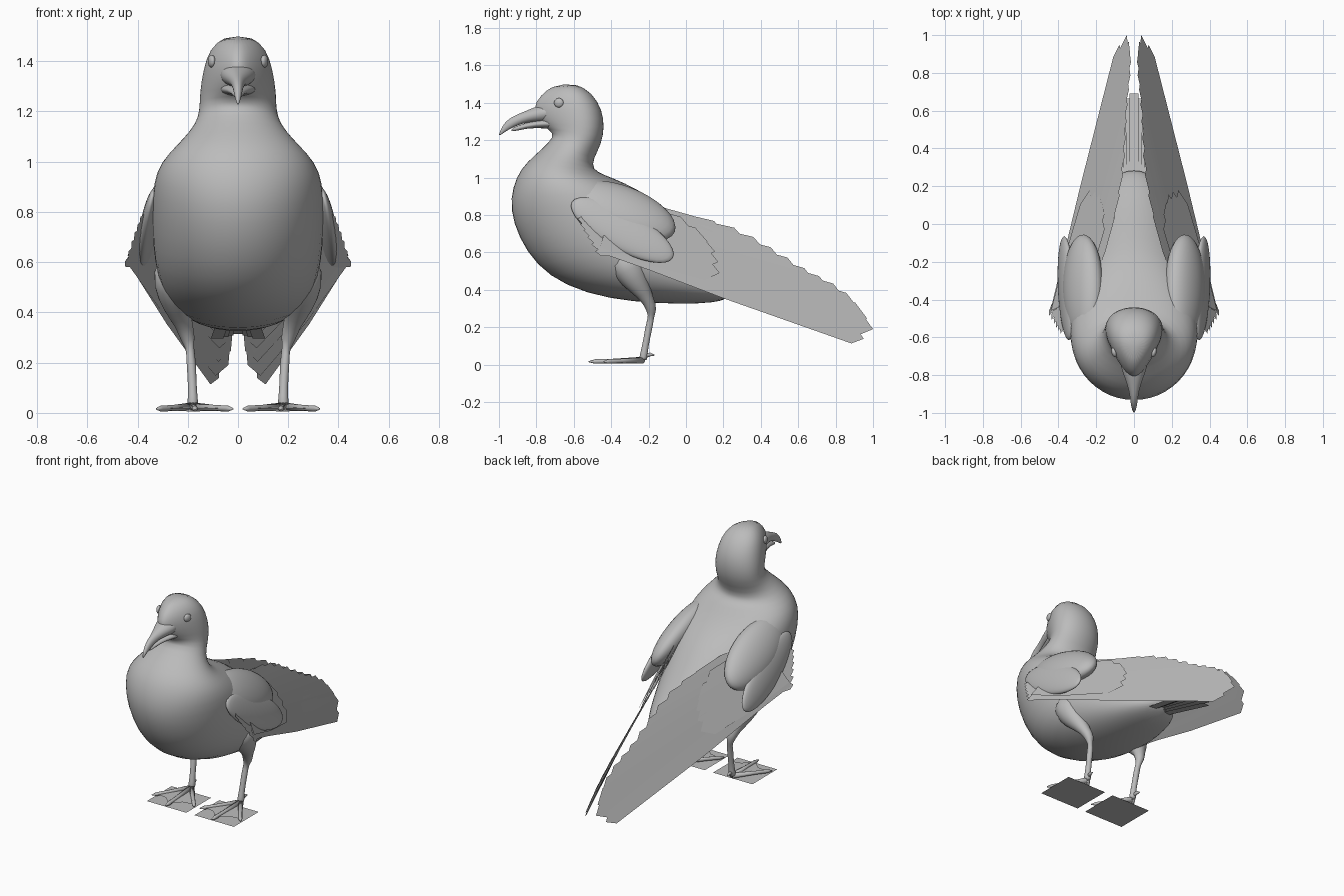
import bpy, bmesh, math
from mathutils import Vector, Matrix

cube = bpy.data.objects.get("Cube")
if cube:
    bpy.data.objects.remove(cube)

grey = bpy.data.materials.new("soft_grey")
grey.use_nodes = True
grey.diffuse_color = (0.5, 0.5, 0.5, 1)
grey.node_tree.nodes["Principled BSDF"].inputs["Base Color"].default_value = (0.5, 0.5, 0.5, 1)


def finish(name, bm, smooth=True, mirror=False, subsurf=0):
    mesh = bpy.data.meshes.new(name)
    bm.to_mesh(mesh)
    bm.free()
    mesh.materials.append(grey)
    for p in mesh.polygons:
        p.use_smooth = smooth
    obj = bpy.data.objects.new(name, mesh)
    bpy.context.collection.objects.link(obj)
    if mirror:
        obj.modifiers.new("Mirror", 'MIRROR').use_mirror_merge = False
    if subsurf:
        mod = obj.modifiers.new("Subdivision", 'SUBSURF')
        mod.levels = mod.render_levels = subsurf
    return obj


def skin(bm, rings):
    """Bridge rings of points and close both ends."""
    loops = [[bm.verts.new(p) for p in r] for r in rings]
    n = len(loops[0])
    for a, b in zip(loops, loops[1:]):
        for i in range(n):
            bm.faces.new((a[i], a[(i + 1) % n], b[(i + 1) % n], b[i]))
    bm.faces.new(loops[0][::-1])
    bm.faces.new(loops[-1])
    bmesh.ops.recalc_face_normals(bm, faces=bm.faces[:])


def oval(front, back, w, taper=0, n=24):
    """Ring spanning front to back points (y, z) on the centre plane."""
    f, b = Vector((0, *front)), Vector((0, *back))
    mid, half = (f + b) / 2, (f - b) / 2
    ring = []
    for i in range(n):
        a = math.tau * i / n
        c = math.cos(a)
        ring.append(mid + half * c + Vector((w * math.sin(a) * (1 - taper * c), 0, 0)))
    return ring


def tube(bm, pts, n=10):
    """Round tube through (x, y, z, radius) points."""
    ps = [Vector(p[:3]) for p in pts]
    rings = []
    for i, p in enumerate(ps):
        d = ps[min(i + 1, len(ps) - 1)] - ps[max(i - 1, 0)]
        q = d.to_track_quat('Z', 'Y')
        rings.append([p + q @ Vector((math.cos(math.tau * k / n), math.sin(math.tau * k / n), 0)) * pts[i][3]
                      for k in range(n)])
    skin(bm, rings)


def lens(name, front, back, height, thick, normal):
    """Flattened egg stretched between two points, mirrored."""
    f, b = Vector(front), Vector(back)
    along = (b - f) / 2
    up = Vector(normal).cross(along).normalized()
    out = along.cross(up).normalized()
    m = Matrix((along, up * height, out * thick)).transposed().to_4x4()
    m.translation = (f + b) / 2
    bm = bmesh.new()
    bmesh.ops.create_uvsphere(bm, u_segments=32, v_segments=16, radius=1, matrix=m)
    bmesh.ops.recalc_face_normals(bm, faces=bm.faces[:])
    return finish(name, bm, mirror=True)


# Head, neck and body: one skin swept from crown to rump
body = [
    ((-.71, 1.495), (-.59, 1.505), .05, .3), ((-.78, 1.44), (-.50, 1.455), .11, .35),
    ((-.825, 1.37), (-.445, 1.36), .13, .45), ((-.78, 1.28), (-.435, 1.27), .145, .4),
    ((-.70, 1.24), (-.45, 1.18), .153, .15), ((-.73, 1.19), (-.495, 1.10), .17, 0),
    ((-.81, 1.12), (-.50, 1.045), .225, 0), ((-.885, 1.05), (-.44, 1.015), .28, 0),
    ((-.93, .95), (-.33, .975), .33, 0), ((-.945, .83), (-.18, .895), .345, 0),
    ((-.90, .68), (-.06, .775), .345, 0), ((-.805, .53), (.04, .67), .335, 0),
    ((-.65, .42), (.12, .59), .31, 0), ((-.42, .35), (.20, .52), .265, 0),
    ((-.15, .325), (.25, .47), .205, 0), ((.08, .325), (.28, .43), .15, 0),
    ((.2, .34), (.29, .39), .08, 0)]
bm = bmesh.new()
skin(bm, [oval(*r) for r in body])
finish("body", bm, subsurf=1)

# Beak: hooked upper half and shorter lower half
upper = [(-.68, 1.42, 1.29, .095), (-.78, 1.39, 1.295, .064), (-.85, 1.36, 1.295, .036), (-.90, 1.34, 1.28, .024),
         (-.95, 1.315, 1.255, .018), (-.98, 1.28, 1.235, .012), (-1, 1.235, 1.222, .003)]
lower = [(-.66, 1.33, 1.25, .10), (-.76, 1.315, 1.265, .062), (-.85, 1.295, 1.265, .028), (-.94, 1.265, 1.24, .008)]
for name, prof in (("upper_beak", upper), ("lower_beak", lower)):
    bm = bmesh.new()
    skin(bm, [oval((y, top), (y, low), w, 0, 14) for y, top, low, w in prof])
    finish(name, bm, subsurf=1)

# Eyes
lens("eyes", (.098, -.705, 1.4), (.112, -.655, 1.4), .025, .014, (1, -.3, 0))


# Wings: flat feathers laid on a sloping, slightly twisted sheet
def on_wing(y, z, lift):
    t = (y + .48) / 1.38
    low_x, low_z = .45 - .35 * t, .60 - .49 * t
    slope = -.53 + .2 * max(y, 0)
    return Vector((low_x + slope * (z - low_z) + lift, y, z))


def feather(bm, root, tip, w, lift):
    """Flat blade with an angled point."""
    r, t = Vector(root), Vector(tip)
    d = (t - r).normalized()
    s = Vector((-d.y, d.x)) * w / 2
    shoulder = t - d * w * .6
    mid = (r + shoulder) / 2
    pts = [r - s * .6, mid - s, shoulder - s, t, shoulder + s * .9, mid + s, r + s * .6]
    bm.faces.new([bm.verts.new(on_wing(p.x, p.y, lift)) for p in pts])


def blend(path, t):
    k = min(int(t * (len(path) - 1)), len(path) - 2)
    return Vector(path[k]).lerp(Vector(path[k + 1]), t * (len(path) - 1) - k)


def feather_row(name, roots, tips, count, widths, lift):
    bm = bmesh.new()
    for i in range(count):
        t = i / (count - 1)
        feather(bm, blend(roots, t), blend(tips, t), widths[0] + (widths[1] - widths[0]) * t, lift - .002 * i)
    finish(name, bm, smooth=False, mirror=True)


feather_row("flight_feathers", [(-.45, .64), (-.42, .75), (-.35, .83)],
            [(1.0, .19), (.95, .28), (.84, .36), (.72, .42), (.58, .51), (.44, .60), (.28, .68), (.1, .72)],
            12, (.14, .13), .002)
feather_row("wing_coverts", [(-.45, .66), (-.35, .80)],
            [(.18, .49), (.17, .57), (.14, .64), (.04, .71)], 5, (.11, .14), .014)
feather_row("leading_feathers", [(-.25, .60), (-.3, .73)],
            [(-.485, .605), (-.52, .67), (-.555, .73), (-.58, .78)], 6, (.05, .06), .0)

# Long outer feather along the bottom edge of each wing
bm = bmesh.new()
feather(bm, (-.46, .635), (.95, .138), .09, .005)
finish("edge_feathers", bm, smooth=False, mirror=True)

# Rounded shoulder and folded wing front
lens("shoulders", (.26, -.62, .93), (.28, -.06, .71), .15, .085, (.8, 0, .55))
lens("wing_fronts", (.34, -.61, .87), (.375, -.07, .57), .11, .035, (1, 0, .3))

# Tail fan
bm = bmesh.new()
for i in range(-4, 5):
    a = i * .02
    d, s = Vector((math.sin(a), math.cos(a), 0)), Vector((math.cos(a), -math.sin(a), 0))
    root = Vector((i * .011, .1, .43 - abs(i) * .006))
    tip = root + d * (.59 - abs(i) * .025) - Vector((0, 0, .11))
    quad = (root - s * .025, tip - s * .025, tip + s * .025, root + s * .025)
    bm.faces.new([bm.verts.new(p) for p in quad])
finish("tail", bm, smooth=False)

# Legs: thigh, ankle knob and shank
bm = bmesh.new()
tube(bm, [(.23, -.34, .60, .11), (.25, -.30, .50, .095), (.24, -.25, .42, .06), (.215, -.205, .35, .033),
          (.197, -.18, .29, .034), (.188, -.19, .24, .022), (.183, -.21, .14, .017),
          (.18, -.225, .06, .019), (.18, -.23, .02, .026)], 14)
finish("legs", bm, mirror=True, subsurf=1)

# Feet: three clawed toes, a hind toe and webs between
heel = Vector((.18, -.23, .024))
tips = [Vector(p) for p in ((.02, -.43, .016), (.17, -.52, .016), (.325, -.44, .016))]
bm = bmesh.new()
for t in tips:
    m = heel.lerp(t, .55)
    k = heel.lerp(t, .88)
    tube(bm, [(*heel, .018), (*m, .012), (*k, .012), (*t, .003)], 8)
tube(bm, [(.18, -.22, .045, .012), (.185, -.19, .055, .01), (.187, -.17, .05, .003)], 8)
finish("toes", bm, mirror=True)
bm = bmesh.new()
for a, b in zip(tips, tips[1:]):
    pts = [heel, heel.lerp(a, .88), heel.lerp((a + b) / 2, .78), heel.lerp(b, .88)]
    bm.faces.new([bm.verts.new(p) for p in pts])
finish("webs", bm, smooth=False, mirror=True)

# Flat pads under the feet
bm = bmesh.new()
bm.faces.new([bm.verts.new(p) for p in ((.03, -.50, 0), (.32, -.50, 0), (.32, -.24, 0), (.03, -.24, 0))])
finish("foot_pads", bm, smooth=False, mirror=True)
